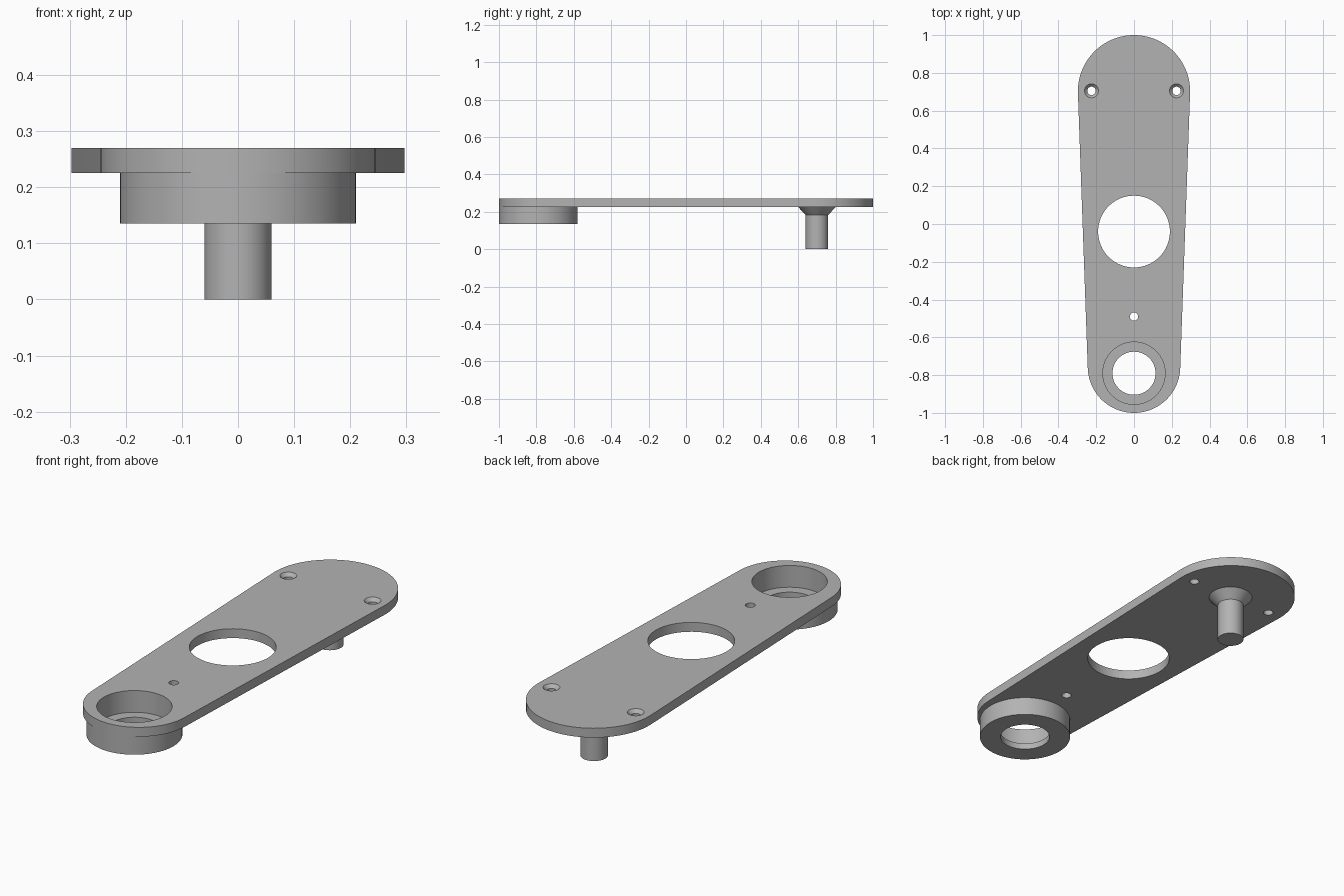
import bpy, bmesh
from math import sin, cos, pi, radians, asin

if "Cube" in bpy.data.objects:
    bpy.data.objects.remove(bpy.data.objects["Cube"], do_unlink=True)

metal = bpy.data.materials.new("plain_grey")
metal.use_nodes = True
GREY = (0.45, 0.45, 0.45, 1)
metal.diffuse_color = GREY
metal.node_tree.nodes["Principled BSDF"].inputs["Base Color"].default_value = GREY

BOTTOM, TOP = 0.225, 0.27
BACK_Y, BACK_R = 0.703, 0.297
FRONT_Y, FRONT_R = -0.755, 0.245
BOSS_Y = -0.79
SEGMENTS = 64


def make_object(name, bm):
    bmesh.ops.recalc_face_normals(bm, faces=bm.faces[:])
    mesh = bpy.data.meshes.new(name)
    bm.to_mesh(mesh)
    bm.free()
    mesh.materials.append(metal)
    obj = bpy.data.objects.new(name, mesh)
    bpy.context.collection.objects.link(obj)
    return obj


def lathe(name, profile, x, y, closed=False):
    """Turn a (radius, z) profile round a vertical axis; open ones are capped."""
    bm = bmesh.new()
    rings = [[bm.verts.new((x + r * cos(2 * pi * i / SEGMENTS),
                            y + r * sin(2 * pi * i / SEGMENTS), z))
              for i in range(SEGMENTS)] for r, z in profile]
    pairs = list(zip(rings, rings[1:]))
    if closed:
        pairs.append((rings[-1], rings[0]))
    else:
        bm.faces.new(rings[0])
        bm.faces.new(rings[-1])
    for a, b in pairs:
        for i in range(SEGMENTS):
            j = (i + 1) % SEGMENTS
            bm.faces.new((a[i], a[j], b[j], b[i]))
    return make_object(name, bm)


def smooth(obj):
    bpy.ops.object.select_all(action="DESELECT")
    obj.select_set(True)
    bpy.context.view_layer.objects.active = obj
    bpy.ops.object.shade_smooth_by_angle(angle=radians(30))


# Tapered plate: two round ends joined by their tangents
tilt = asin((BACK_R - FRONT_R) / (BACK_Y - FRONT_Y))
outline = []
for centre, radius, start, sweep in ((BACK_Y, BACK_R, -tilt, pi + 2 * tilt),
                                     (FRONT_Y, FRONT_R, pi + tilt, pi - 2 * tilt)):
    for i in range(49):
        a = start + sweep * i / 48
        outline.append((radius * cos(a), centre + radius * sin(a), BOTTOM))
bm = bmesh.new()
base = bm.faces.new([bm.verts.new(p) for p in outline])
raised = bmesh.ops.extrude_face_region(bm, geom=[base])["geom"]
bmesh.ops.translate(bm, vec=(0, 0, TOP - BOTTOM),
                    verts=[g for g in raised if isinstance(g, bmesh.types.BMVert)])
plate = make_object("plate", bm)

# Holes through the plate, with two countersunk screw holes
LOW, HIGH = BOTTOM - 0.05, TOP + 0.05
cutters = [lathe("hole_cutter", [(r, LOW), (r, HIGH)], 0, y)
           for r, y in ((0.19, -0.04), (0.022, -0.49), (0.165, BOSS_Y))]
for side in (-1, 1):
    cutters.append(lathe("screw_hole_cutter",
                         [(0.022, LOW), (0.022, TOP - 0.016),
                          (0.037, TOP), (0.037, HIGH)], side * 0.225, 0.705))
for cutter in cutters:
    cutter.hide_render = True
    mod = plate.modifiers.new("hole", "BOOLEAN")
    mod.operation = "DIFFERENCE"
    mod.solver = "EXACT"
    mod.object = cutter
bpy.context.view_layer.update()
cut_mesh = bpy.data.meshes.new_from_object(
    plate.evaluated_get(bpy.context.evaluated_depsgraph_get()))
plate.modifiers.clear()
plate.data = cut_mesh
for cutter in cutters:
    bpy.data.objects.remove(cutter, do_unlink=True)

# Bearing cup below the front end, with a stepped bore
cup = lathe("bearing_cup", [(0.21, 0.135), (0.21, BOTTOM), (0.165, BOTTOM),
                            (0.165, 0.165), (0.114, 0.165), (0.114, 0.135)],
            0, BOSS_Y, closed=True)

# Pivot pin below the back end, with a flared root
pin = lathe("pivot_pin", [(0.06, 0), (0.06, 0.182), (0.1, BOTTOM)], 0, 0.7)

for part in (plate, cup, pin):
    smooth(part)
